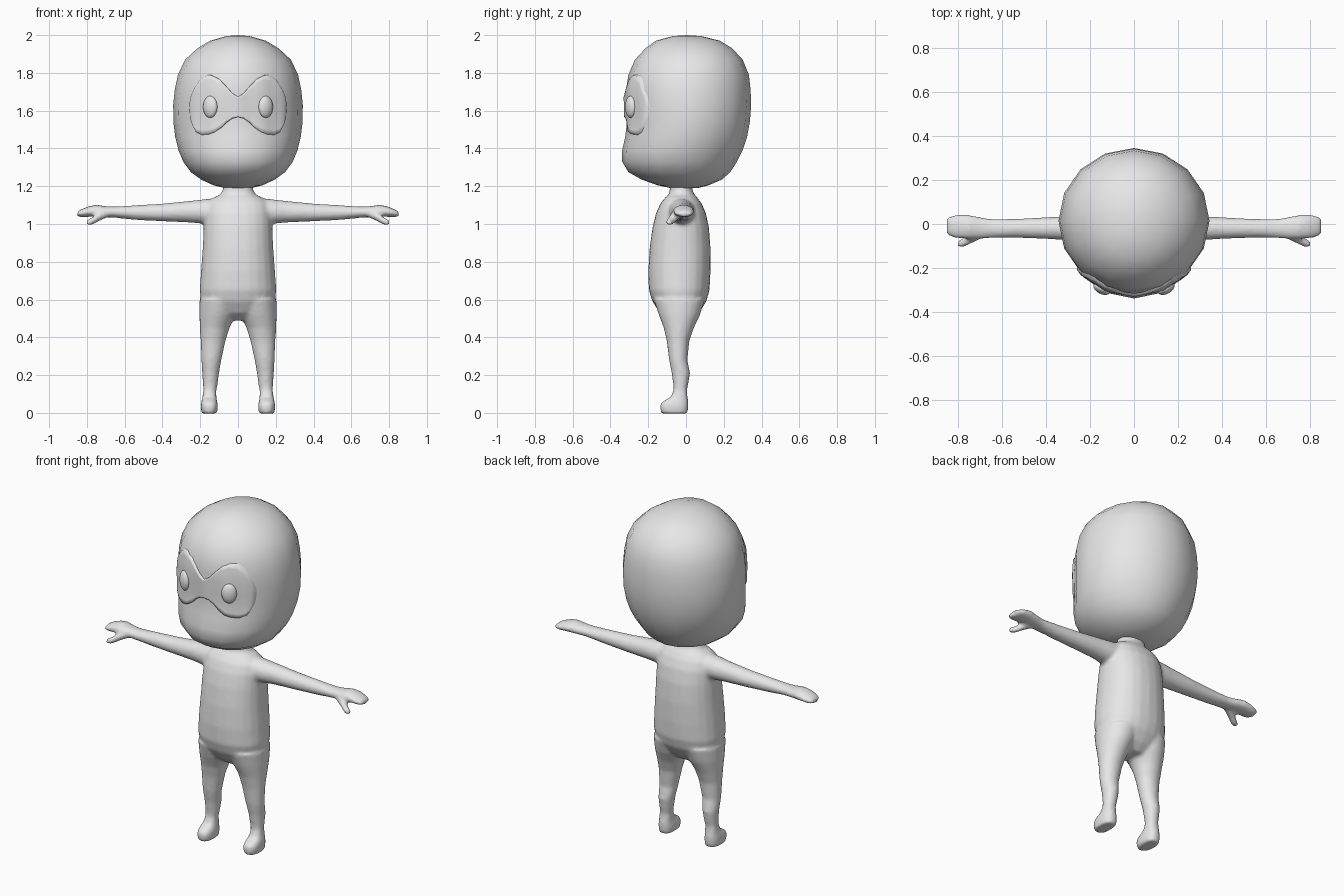
import bpy, bmesh, math
from mathutils import Vector
from mathutils.bvhtree import BVHTree

grey = bpy.data.materials.new("plain grey")
grey.diffuse_color = (0.8, 0.8, 0.8, 1)


def finish(bm, name):
    """Turn a bmesh into a smooth grey object."""
    bmesh.ops.recalc_face_normals(bm, faces=bm.faces)
    me = bpy.data.meshes.new(name)
    bm.to_mesh(me)
    bm.free()
    ob = bpy.data.objects.new(name, me)
    bpy.context.collection.objects.link(ob)
    me.materials.append(grey)
    me.shade_smooth()
    return ob


def loft(bm, sections, axis="z", sides=24, power=2.0):
    """Closed tube through rounded sections (position, min a, max a, min b, max b)."""
    rings = []
    for p, a0, a1, b0, b1 in sections:
        ring = []
        for i in range(sides):
            t = 2 * math.pi * i / sides
            c, s = math.cos(t), math.sin(t)
            a = (a0 + a1) / 2 + (a1 - a0) / 2 * math.copysign(abs(c) ** (2 / power), c)
            b = (b0 + b1) / 2 + (b1 - b0) / 2 * math.copysign(abs(s) ** (2 / power), s)
            ring.append(bm.verts.new((a, b, p) if axis == "z" else (p, a, b)))
        rings.append(ring)
    for r, q in zip(rings, rings[1:]):
        for i in range(sides):
            j = (i + 1) % sides
            bm.faces.new((r[i], r[j], q[j], q[i]))
    bm.faces.new(rings[0][::-1])
    bm.faces.new(rings[-1])


def mirror_x(bm):
    dup = bmesh.ops.duplicate(bm, geom=bm.verts[:] + bm.edges[:] + bm.faces[:])
    for v in dup["geom"]:
        if isinstance(v, bmesh.types.BMVert):
            v.co.x *= -1


# Head: half width, front and back depth by height
bm = bmesh.new()
head_rows = [
    (1.19, 0.07, -0.08, 0.06), (1.205, 0.13, -0.15, 0.12), (1.235, 0.195, -0.235, 0.19),
    (1.275, 0.25, -0.305, 0.235), (1.33, 0.29, -0.338, 0.27), (1.39, 0.315, -0.338, 0.30),
    (1.46, 0.332, -0.322, 0.323), (1.54, 0.342, -0.312, 0.338), (1.63, 0.343, -0.315, 0.345),
    (1.71, 0.335, -0.317, 0.342), (1.79, 0.318, -0.305, 0.333), (1.87, 0.28, -0.27, 0.30),
    (1.93, 0.215, -0.215, 0.245), (1.97, 0.148, -0.16, 0.18), (1.995, 0.06, -0.07, 0.08)]
loft(bm, [(z, -w, w, f, b) for z, w, f, b in head_rows], sides=16)
crown = max(bm.faces, key=lambda f: f.calc_center_median().z)
tip = bmesh.ops.poke(bm, faces=[crown])["verts"][0]
tip.co.z = 2.0
skin = BVHTree.FromBMesh(bm)
head = finish(bm, "head")


def on_face(x, z, lift):
    """Point on the front of the head, raised by lift."""
    hit, normal, _, _ = skin.ray_cast(Vector((x, -1, z)), Vector((0, 1, 0)))
    return Vector((x, hit.y - lift, z))


# Body: legs, feet, arms and thumbs are mirrored, then fused with the torso
bm = bmesh.new()
loft(bm, [(0.10, 0.117, 0.183, -0.066, 0.002), (0.15, 0.108, 0.186, -0.068, 0.012),
          (0.21, 0.10, 0.19, -0.076, 0.022), (0.28, 0.088, 0.194, -0.09, 0.008),
          (0.38, 0.066, 0.198, -0.102, 0.018), (0.45, 0.045, 0.202, -0.118, 0.042),
          (0.52, 0.01, 0.205, -0.145, 0.075), (0.60, -0.02, 0.204, -0.17, 0.10)])
loft(bm, [(-0.004, 0.112, 0.192, -0.13, 0.008), (0.025, 0.106, 0.197, -0.138, 0.012),
          (0.05, 0.108, 0.196, -0.135, 0.013), (0.066, 0.112, 0.192, -0.115, 0.012),
          (0.085, 0.114, 0.188, -0.08, 0.008), (0.12, 0.116, 0.184, -0.066, 0.004)], power=2.5)
loft(bm, [(0.08, -0.10, 0.05, 0.98, 1.14), (0.17, -0.09, 0.045, 1.0, 1.132),
          (0.26, -0.076, 0.038, 1.008, 1.122), (0.40, -0.068, 0.031, 1.014, 1.108),
          (0.55, -0.062, 0.023, 1.022, 1.099), (0.65, -0.064, 0.023, 1.033, 1.092),
          (0.70, -0.068, 0.032, 1.036, 1.094), (0.75, -0.069, 0.042, 1.038, 1.102),
          (0.79, -0.066, 0.043, 1.038, 1.094), (0.825, -0.062, 0.04, 1.036, 1.08),
          (0.85, -0.048, 0.028, 1.04, 1.068)], axis="x")
loft(bm, [(0.69, -0.065, -0.015, 1.035, 1.075), (0.73, -0.085, -0.03, 1.018, 1.065),
          (0.765, -0.102, -0.055, 0.998, 1.04), (0.785, -0.108, -0.068, 0.992, 1.028),
          (0.80, -0.105, -0.075, 0.995, 1.02)], axis="x")
mirror_x(bm)
loft(bm, [(0.49, -0.08, 0.08, -0.09, 0.03), (0.53, -0.15, 0.15, -0.14, 0.07),
          (0.59, -0.195, 0.195, -0.178, 0.108), (0.65, -0.203, 0.203, -0.197, 0.125),
          (0.75, -0.196, 0.196, -0.20, 0.13), (0.87, -0.187, 0.187, -0.193, 0.13),
          (0.98, -0.182, 0.182, -0.178, 0.122), (1.06, -0.178, 0.178, -0.158, 0.105),
          (1.11, -0.165, 0.165, -0.135, 0.082), (1.14, -0.13, 0.13, -0.11, 0.06),
          (1.155, -0.095, 0.095, -0.092, 0.045), (1.18, -0.08, 0.08, -0.086, 0.034),
          (1.23, -0.08, 0.08, -0.086, 0.034)], power=2.2)
body = finish(bm, "body")
fuse = body.modifiers.new("fuse", "REMESH")
fuse.mode = "VOXEL"
fuse.voxel_size = 0.01
fuse.use_smooth_shade = True
soften = body.modifiers.new("soften", "SMOOTH")
soften.factor = 0.5
soften.iterations = 6

# Mask: paired top and bottom outline points from the nose bridge outward
top = [(0, 1.675), (0.03, 1.695), (0.065, 1.735), (0.10, 1.772), (0.14, 1.793), (0.175, 1.79),
       (0.205, 1.768), (0.232, 1.725), (0.25, 1.68), (0.259, 1.635), (0.26, 1.60)]
bottom = [(0, 1.565), (0.03, 1.557), (0.06, 1.535), (0.09, 1.505), (0.125, 1.482), (0.155, 1.471),
          (0.19, 1.468), (0.22, 1.482), (0.24, 1.515), (0.253, 1.555), (0.26, 1.60)]
bm = bmesh.new()
rows = 10
for side in (-1, 1):
    grid = []
    for i, (t, b) in enumerate(zip(top, bottom)):
        column = []
        for k in range(rows + 1):
            f = (1 - math.cos(math.pi * k / rows)) / 2
            x, z = t[0] + (b[0] - t[0]) * f, t[1] + (b[1] - t[1]) * f
            edge = k in (0, rows) or i == len(top) - 1
            column.append(bm.verts.new(on_face(side * x, z, -0.012 if edge else 0.014)))
        grid.append(column)
    for c, d in zip(grid, grid[1:]):
        for k in range(rows):
            bm.faces.new((c[k], c[k + 1], d[k + 1], d[k]))
bmesh.ops.remove_doubles(bm, verts=bm.verts, dist=0.0005)
finish(bm, "mask")

# Eyes: raised oval buttons on the mask
for side, name in ((-1, "right_eye"), (1, "left_eye")):
    bm = bmesh.new()
    bmesh.ops.create_uvsphere(bm, u_segments=20, v_segments=12, radius=1)
    base = on_face(side * 0.147, 1.62, 0.0).y
    for v in bm.verts:
        x, y, z = v.co
        v.co = (side * (0.147 + 0.038 * x), base - 0.014 + 0.026 * y + 0.35 * 0.038 * x, 1.62 + 0.058 * z)
    finish(bm, name)
